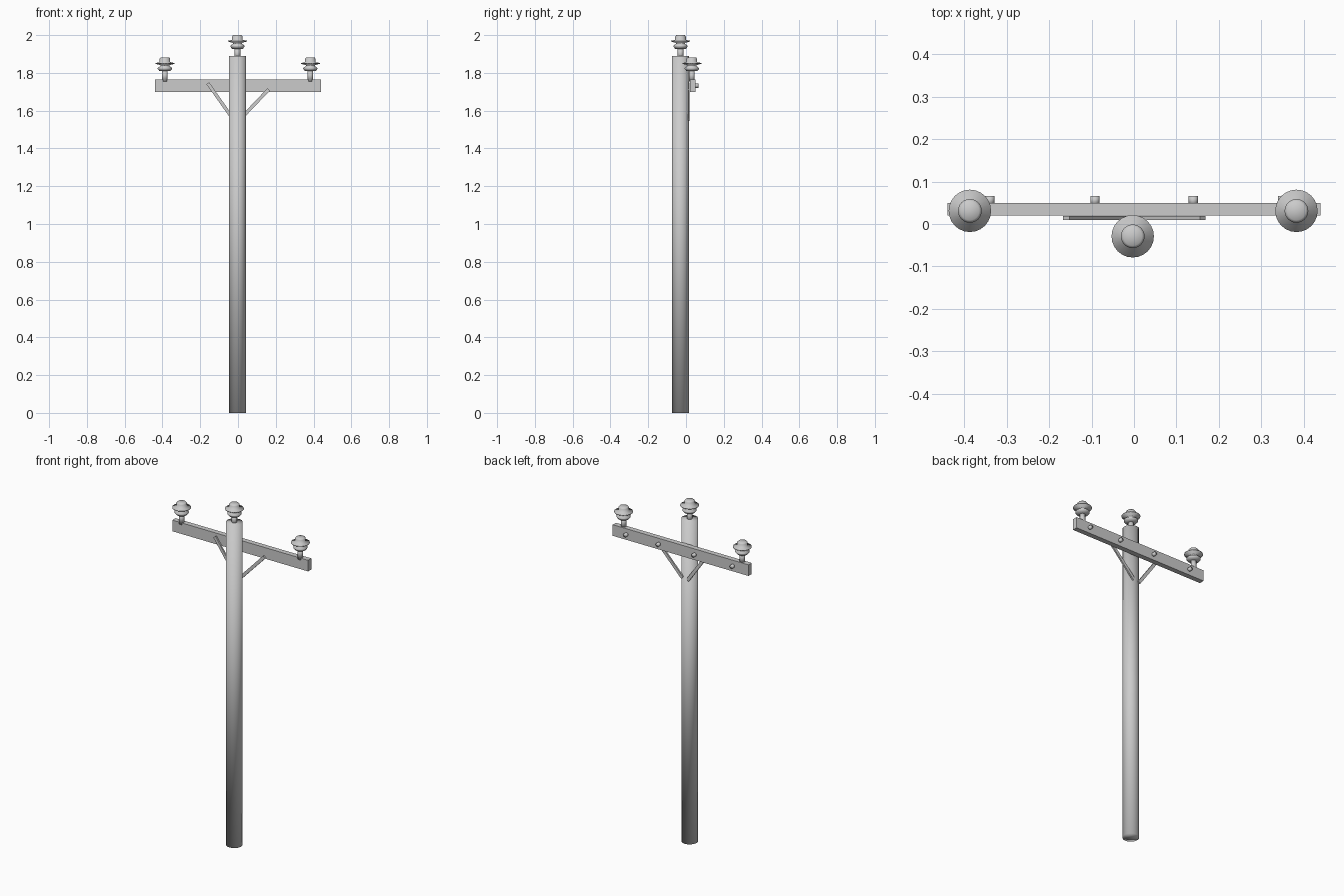
import bpy, bmesh, math
from mathutils import Vector, Matrix

old = bpy.data.objects.get("Cube")
if old:
    bpy.data.objects.remove(old)

grey = bpy.data.materials.new("light grey")
grey.use_nodes = True
grey.diffuse_color = (0.6, 0.6, 0.6, 1)
grey.node_tree.nodes["Principled BSDF"].inputs["Base Color"].default_value = (0.6, 0.6, 0.6, 1)


def finish(name, bm, smooth=False):
    bmesh.ops.recalc_face_normals(bm, faces=bm.faces)
    for f in bm.faces:
        f.smooth = smooth
    mesh = bpy.data.meshes.new(name)
    bm.to_mesh(mesh)
    bm.free()
    mesh.materials.append(grey)
    obj = bpy.data.objects.new(name, mesh)
    bpy.context.collection.objects.link(obj)
    return obj


def cylinder(name, radius, start, end, sides=24):
    a, b = Vector(start), Vector(end)
    turn = (b - a).to_track_quat('Z', 'Y').to_matrix().to_4x4()
    bm = bmesh.new()
    bmesh.ops.create_cone(bm, cap_ends=True, segments=sides, radius1=radius, radius2=radius,
                          depth=(b - a).length, matrix=Matrix.Translation((a + b) / 2) @ turn)
    return finish(name, bm, True)


def box(name, size, centre, angle=0):
    bm = bmesh.new()
    place = Matrix.Translation(centre) @ Matrix.Rotation(angle, 4, 'Y') @ Matrix.Diagonal((*size, 1))
    bmesh.ops.create_cube(bm, size=1, matrix=place)
    return finish(name, bm)


def lathe(name, profile, base):
    bm = bmesh.new()
    verts = [bm.verts.new((r, 0, z)) for r, z in profile]
    edges = [bm.edges.new(pair) for pair in zip(verts, verts[1:])]
    bmesh.ops.spin(bm, geom=verts + edges, axis=(0, 0, 1), cent=(0, 0, 0),
                   angle=math.tau, steps=24)
    bmesh.ops.remove_doubles(bm, verts=bm.verts, dist=0.0001)
    bmesh.ops.translate(bm, verts=bm.verts, vec=base)
    return finish(name, bm, True)


# Pole and crossarm
PX, PY = -0.003, -0.03
cylinder("pole", 0.045, (PX, PY, 0), (PX, PY, 1.89))
box("crossarm", (0.88, 0.03, 0.065), (0, 0.035, 1.732))

# Insulators on pins: lower skirt, waist, wide disc and cap
insulator = [(0, 0.045), (0.028, 0.045), (0.038, 0.057), (0.038, 0.062), (0.024, 0.072),
             (0.024, 0.077), (0.05, 0.084), (0.05, 0.088), (0.028, 0.093),
             (0.028, 0.111), (0.022, 0.118), (0, 0.118)]
spots = {"right": (-0.387, 0.031, 1.764), "left": (0.383, 0.031, 1.764),
         "top": (PX, -0.029, 1.882)}
for side, (x, y, z) in spots.items():
    cylinder(side + "_pin", 0.015, (x, y, z - 0.01), (x, y, z + 0.05), 16)
    lathe(side + "_insulator", insulator, (x, y, z))

# Flat diagonal braces
for side, foot, head in (("right", (-0.022, 1.55), (-0.16, 1.745)),
                         ("left", (0.012, 1.555), (0.162, 1.712))):
    dx, dz = head[0] - foot[0], head[1] - foot[1]
    box(side + "_brace", (0.018, 0.009, math.hypot(dx, dz)),
        ((foot[0] + head[0]) / 2, 0.0145, (foot[1] + head[1]) / 2), math.atan2(dx, dz))

# Bolt heads on the back of the crossarm
for i, x in enumerate((-0.34, -0.092, 0.14, 0.35)):
    cylinder(f"bolt_{i + 1}", 0.011, (x, 0.045, 1.732), (x, 0.066, 1.732), 12)
